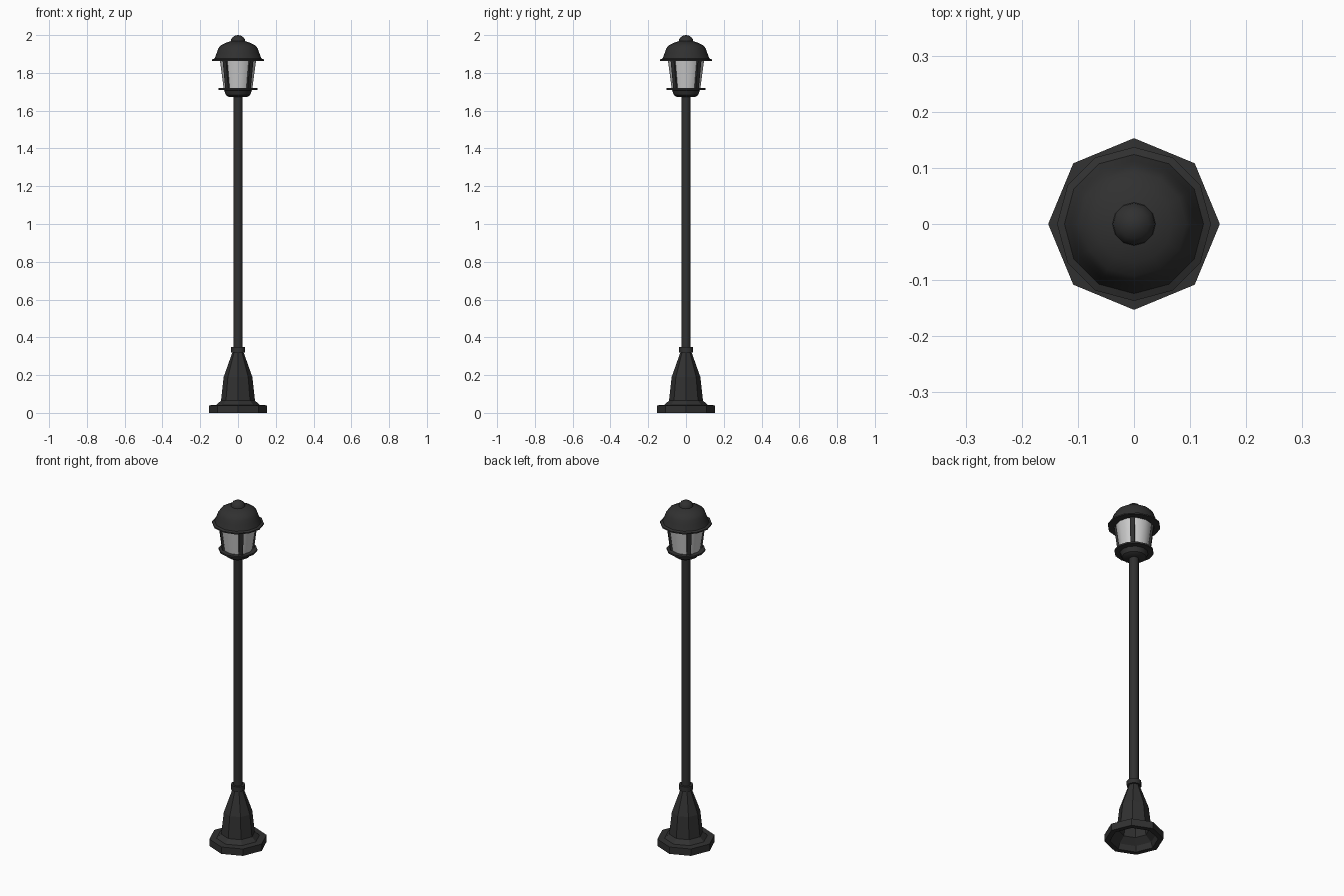
import bpy, bmesh, math
from mathutils import Matrix, Vector

if "Cube" in bpy.data.objects:
    bpy.data.objects.remove(bpy.data.objects["Cube"])


def material(name, color):
    m = bpy.data.materials.new(name)
    m.diffuse_color = color
    m.use_nodes = True
    m.node_tree.nodes["Principled BSDF"].inputs["Base Color"].default_value = m.diffuse_color
    return m


black = material("black_metal", (0.03, 0.03, 0.03, 1))
frosted = material("frosted_glass", (0.62, 0.62, 0.62, 1))


def finish(bm, name, mat, smooth=None):
    bmesh.ops.recalc_face_normals(bm, faces=bm.faces)
    mesh = bpy.data.meshes.new(name)
    bm.to_mesh(mesh)
    bm.free()
    ob = bpy.data.objects.new(name, mesh)
    bpy.context.collection.objects.link(ob)
    mesh.materials.append(mat)
    if smooth:
        bpy.ops.object.select_all(action='DESELECT')
        ob.select_set(True)
        bpy.context.view_layer.objects.active = ob
        bpy.ops.object.shade_smooth_by_angle(angle=math.radians(smooth))
    return ob


def lathe(name, profile, sides, mat=black, smooth=None):
    """Revolve (radius, z) points; first corner lies on the +x axis."""
    bm = bmesh.new()
    rings = []
    for r, z in profile:
        n = sides if r > 0 else 1
        rings.append([bm.verts.new((r * math.cos(2 * math.pi * i / sides),
                                    r * math.sin(2 * math.pi * i / sides), z))
                      for i in range(n)])
    for a, b in zip(rings, rings[1:]):
        for i in range(sides):
            j = (i + 1) % sides
            quad = [a[i % len(a)], a[j % len(a)], b[j % len(b)], b[i % len(b)]]
            bm.faces.new(list(dict.fromkeys(quad)))
    return finish(bm, name, mat, smooth)


# Octagonal foot, hollow underneath
lathe("base", [(0.026, 0.32), (0.065, 0.19), (0.08, 0.06), (0.115, 0.03),
               (0.125, 0.0), (0.153, 0.0), (0.153, 0.04), (0.115, 0.042),
               (0.09, 0.065), (0.076, 0.19), (0.028, 0.325)], 8)

# Collar and pole
lathe("collar", [(0.025, 0.32), (0.038, 0.32), (0.038, 0.348), (0.025, 0.348)], 12, smooth=35)
lathe("pole", [(0, 0.31), (0.025, 0.31), (0.025, 1.69), (0, 1.69)], 12, smooth=35)

# Lantern cup with its thin flange
lathe("lantern_cup", [(0, 1.672), (0.05, 1.673), (0.064, 1.682), (0.073, 1.708),
                      (0.102, 1.710), (0.102, 1.719), (0, 1.719)], 12, smooth=35)

# Tapered glass
lathe("lantern_glass", [(0, 1.718), (0.076, 1.718), (0.096, 1.868), (0, 1.868)],
      12, frosted, smooth=35)

# Four slanted frame bars on the diagonals
for k in range(4):
    bm = bmesh.new()
    bmesh.ops.create_cube(bm, size=1)
    for v in bm.verts:
        top = v.co.z > 0
        r = (0.096 if top else 0.077) + v.co.x * 0.014
        half_width = 0.026 if top else 0.022
        v.co = Vector((r, v.co.y * half_width, 1.87 if top else 1.715))
    bm.transform(Matrix.Rotation(math.radians(45 + 90 * k), 4, 'Z'))
    finish(bm, f"frame_bar_{k + 1}", black)

# Domed roof with flared rim
lathe("roof", [(0, 1.866), (0.137, 1.864), (0.137, 1.871), (0.124, 1.876),
               (0.113, 1.905), (0.105, 1.928), (0.093, 1.945), (0.068, 1.958),
               (0.038, 1.968), (0, 1.97)], 12, smooth=45)

# Finial knob
lathe("finial", [(0.039, 1.964), (0.037, 1.978), (0.027, 1.99),
                 (0.013, 1.998), (0, 2.0)], 12, smooth=50)
